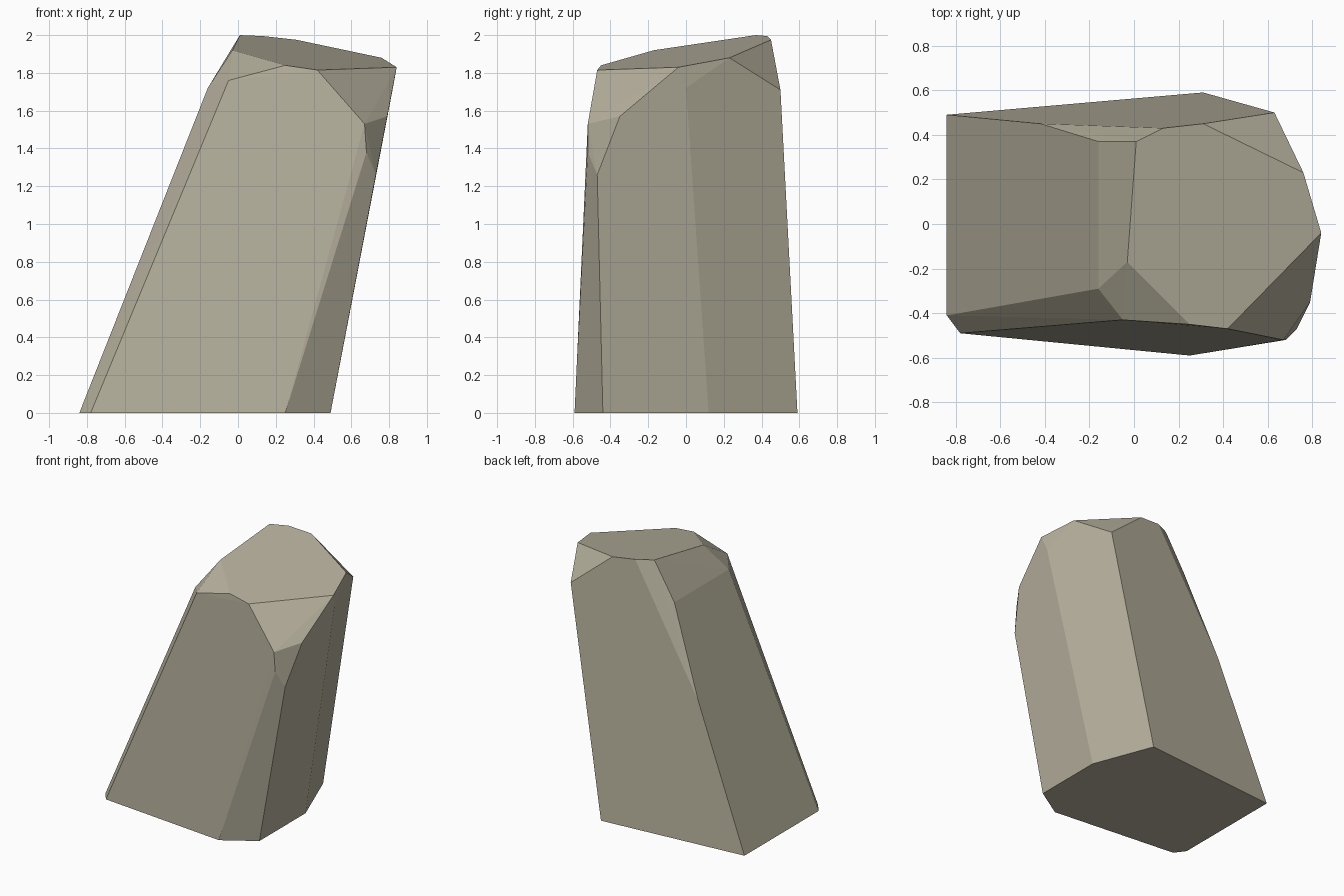
import bpy
import bmesh
import math

if "Cube" in bpy.data.objects:
    bpy.data.objects.remove(bpy.data.objects["Cube"], do_unlink=True)

# Stone colour
stone = bpy.data.materials.new("warm grey stone")
stone.use_nodes = True
colour = (0.46, 0.43, 0.33, 1)
stone.diffuse_color = colour
bsdf = stone.node_tree.nodes["Principled BSDF"]
bsdf.inputs["Base Color"].default_value = colour
bsdf.inputs["Roughness"].default_value = 0.9

# Flat foot of the boulder
foot = [(-.84, .49), (-.84, -.41), (-.78, -.49), (.25, -.59),
        (.49, -.44), (.49, .12), (.31, .59)]

# Chipped corners around the shoulders
shoulders = [(-.16, .37, 1.72), (-.16, -.29, 1.72), (-.05, -.43, 1.76),
             (.67, -.52, 1.53), (.68, -.52, 1.38), (.73, -.47, 1.26),
             (.79, -.35, 1.57), (.82, 0, 1.72), (.63, .5, 1.71), (-.42, .45, 1.06)]

# Sloping crown
crown = [(.01, .37, 2), (-.03, -.17, 1.92), (.25, -.45, 1.84), (.42, -.47, 1.815),
         (.84, -.04, 1.83), (.76, .23, 1.88), (.31, .45, 1.975), (.13, .43, 1.995)]


def faceted_rock(name, points, material):
    """Wrap the corners in a convex shell and merge nearly coplanar facets."""
    bm = bmesh.new()
    for p in points:
        bm.verts.new(p)
    hull = bmesh.ops.convex_hull(bm, input=bm.verts)
    loose = [v for v in bm.verts if not v.link_faces]
    bmesh.ops.delete(bm, geom=loose, context='VERTS')
    bmesh.ops.dissolve_limit(bm, angle_limit=math.radians(2.5),
                             verts=bm.verts, edges=bm.edges)
    bmesh.ops.recalc_face_normals(bm, faces=bm.faces)
    mesh = bpy.data.meshes.new(name)
    bm.to_mesh(mesh)
    bm.free()
    mesh.materials.append(material)
    obj = bpy.data.objects.new(name, mesh)
    bpy.context.collection.objects.link(obj)
    return obj


faceted_rock("leaning_boulder", [(x, y, 0) for x, y in foot] + shoulders + crown, stone)
